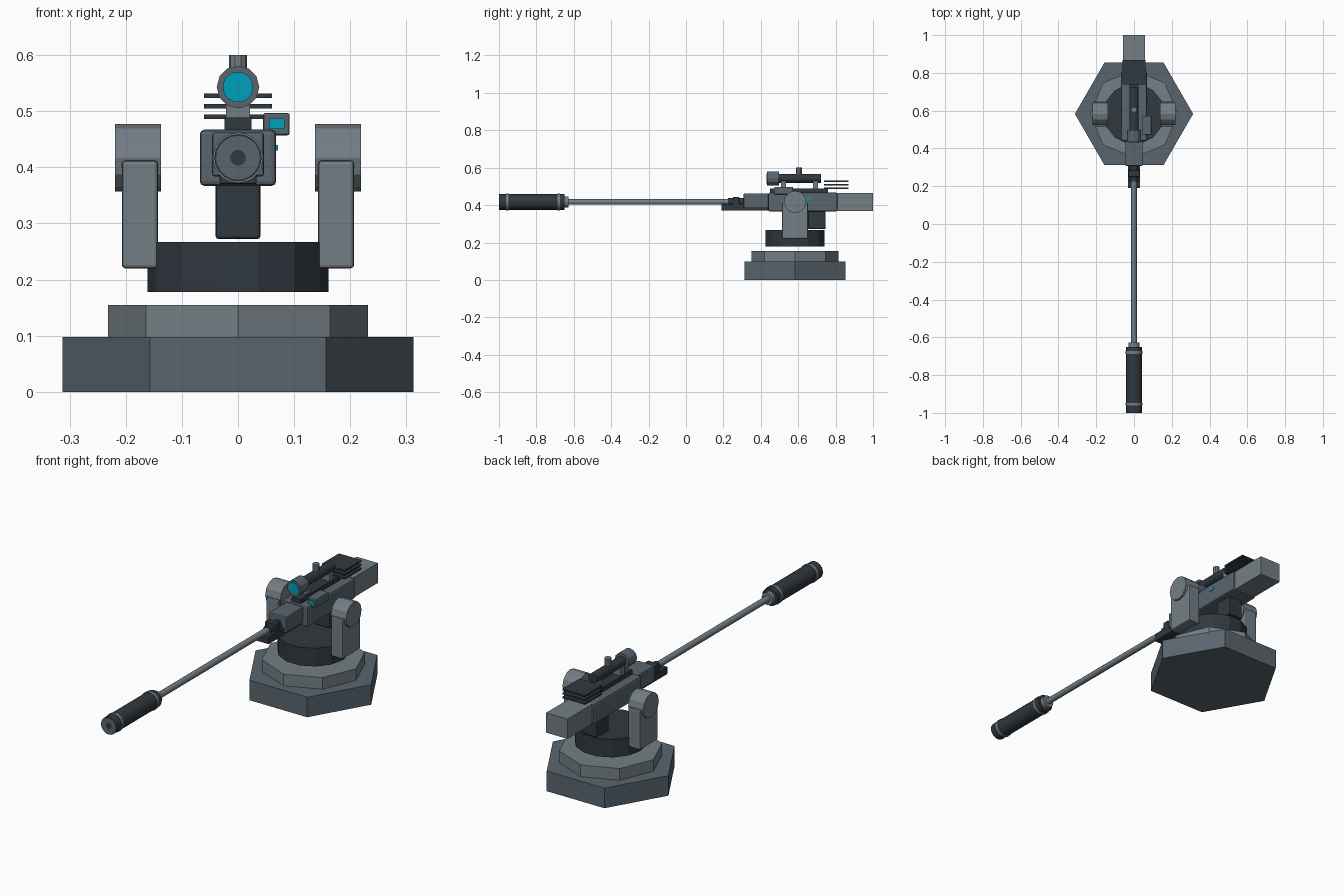
import bpy, bmesh
from math import pi, radians
from mathutils import Matrix, Vector

if "Cube" in bpy.data.objects:
    bpy.data.objects.remove(bpy.data.objects["Cube"])

CY = 0.583   # pivot axis of the turret
BZ = 0.417   # bore height


def material(name, rgb):
    m = bpy.data.materials.new(name)
    m.diffuse_color = (*rgb, 1)
    m.use_nodes = True
    m.node_tree.nodes["Principled BSDF"].inputs["Base Color"].default_value = m.diffuse_color
    return m


DARK = material("dark_steel", (0.03, 0.04, 0.05))
MID = material("mid_steel", (0.10, 0.13, 0.155))
LIGHT = material("light_steel", (0.17, 0.21, 0.235))
TEAL = material("teal_glass", (0.0, 0.35, 0.5))


def finish(bm, name, mat):
    me = bpy.data.meshes.new(name)
    bm.to_mesh(me)
    bm.free()
    me.materials.append(mat)
    ob = bpy.data.objects.new(name, me)
    bpy.context.collection.objects.link(ob)
    return ob


def box(name, x, y, z, mat, bevel=0):
    """Box from (min, max) ranges, optionally bevelled."""
    bm = bmesh.new()
    bmesh.ops.create_cube(bm, size=1)
    for v in bm.verts:
        v.co = Vector((sum(r) / 2 + c * (r[1] - r[0]) for r, c in zip((x, y, z), v.co)))
    ob = finish(bm, name, mat)
    if bevel:
        mod = ob.modifiers.new("bevel", "BEVEL")
        mod.width, mod.segments = bevel, 2
    return ob


def cyl(name, axis, a, b, r, center, sides, mat, smooth=False):
    """Prism from a to b along an axis; center gives the other two coordinates."""
    bm = bmesh.new()
    bmesh.ops.create_cone(bm, cap_ends=True, segments=sides, radius1=r, radius2=r, depth=b - a)
    # put a vertex on the local x axis
    v0 = min(bm.verts, key=lambda v: abs(v.co.y) - 0.001 * v.co.x)
    if abs(v0.co.y) > 1e-4:
        bmesh.ops.rotate(bm, verts=bm.verts, matrix=Matrix.Rotation(pi / sides, 3, 'Z'))
    m = (a + b) / 2
    if axis == 'x':
        rot, loc = Matrix.Rotation(pi / 2, 3, 'Y'), (m, center[0], center[1])
    elif axis == 'y':
        rot, loc = Matrix.Rotation(pi / 2, 3, 'X'), (center[0], m, center[1])
    else:
        rot, loc = Matrix.Identity(3), (center[0], center[1], m)
    bmesh.ops.rotate(bm, verts=bm.verts, matrix=rot)
    bmesh.ops.translate(bm, verts=bm.verts, vec=loc)
    ob = finish(bm, name, mat)
    if smooth:
        bpy.ops.object.select_all(action='DESELECT')
        ob.select_set(True)
        bpy.context.view_layer.objects.active = ob
        bpy.ops.object.shade_smooth_by_angle(angle=radians(35))
    return ob


# Stepped pedestal and floating turntable
cyl("base_plate", 'z', 0, 0.098, 0.313, (0, CY), 6, MID)
cyl("base_step", 'z', 0.098, 0.155, 0.232, (0, CY), 8, LIGHT)
cyl("turntable", 'z', 0.178, 0.267, 0.161, (0, CY), 14, DARK)

# Yoke arms with pivot drums
for side, s in (("left", -1), ("right", 1)):
    box(side + "_yoke_arm", sorted((s * 0.143, s * 0.207)), (0.513, 0.652), (0.22, 0.412), LIGHT, 0.006)
    a, b = sorted((s * 0.137, s * 0.219))
    cyl(side + "_pivot_drum", 'x', a, b, 0.06, (CY, BZ), 12, LIGHT)

# Gun body
box("receiver", (-0.068, 0.068), (0.44, 0.81), (0.367, 0.467), MID, 0.008)
box("rear_housing", (-0.058, 0.058), (0.81, 1.0), (0.369, 0.466), LIGHT)
box("front_housing", (-0.046, 0.046), (0.308, 0.44), (0.384, 0.462), MID, 0.004)
box("magazine", (-0.04, 0.04), (0.652, 0.747), (0.272, 0.372), DARK, 0.006)
box("forward_grip_block", (-0.033, 0.033), (0.19, 0.44), (0.37, 0.407), DARK, 0.003)
box("status_light", (0.066, 0.071), (0.635, 0.67), (0.43, 0.44), TEAL)

# Barrel and suppressor
cyl("barrel", 'y', -0.65, 0.32, 0.015, (0, BZ), 12, LIGHT, True)
cyl("barrel_collar", 'y', 0.225, 0.31, 0.022, (0, BZ), 12, DARK, True)
box("gas_block", (-0.03, 0.03), (0.25, 0.285), (0.395, 0.444), DARK, 0.003)
cyl("suppressor", 'y', -1.0, -0.65, 0.042, (0, BZ), 20, DARK, True)
cyl("suppressor_collar", 'y', -0.65, -0.628, 0.03, (0, BZ), 16, LIGHT, True)
for name, y in (("front", -0.955), ("rear", -0.68)):
    cyl(name + "_suppressor_band", 'y', y - 0.007, y + 0.007, 0.045, (0, BZ), 20, LIGHT, True)
cyl("muzzle_face", 'y', -1.0005, -0.99, 0.039, (0, BZ), 20, MID)
cyl("bore", 'y', -1.001, -0.99, 0.014, (0, BZ), 16, DARK)

# Scope on its rail
SZ = 0.543
box("scope_rail", (-0.024, 0.024), (0.45, 0.76), (0.465, 0.489), DARK)
for name, y in (("front", 0.507), ("rear", 0.678)):
    box(name + "_scope_mount", (-0.021, 0.021), (y, y + 0.028), (0.487, 0.53), LIGHT)
cyl("scope_tube", 'y', 0.49, 0.722, 0.024, (0, SZ), 12, DARK)
cyl("scope_bell", 'y', 0.433, 0.497, 0.038, (0, SZ), 12, MID)
cyl("scope_lens", 'y', 0.430, 0.44, 0.027, (0, SZ), 20, TEAL)
cyl("scope_knob", 'z', 0.555, 0.6, 0.016, (0, 0.604), 10, LIGHT)

# Cooling fins
for i, z in enumerate((0.49, 0.509, 0.528)):
    box(f"cooling_fin_{i + 1}", (-0.061, 0.061), (0.738, 0.868), (z - 0.004, z + 0.004), DARK)

# Sensor box beside the scope
box("sensor_box", (0.045, 0.092), (0.473, 0.572), (0.457, 0.497), MID, 0.004)
box("sensor_window", (0.055, 0.083), (0.470, 0.48), (0.468, 0.487), TEAL)
